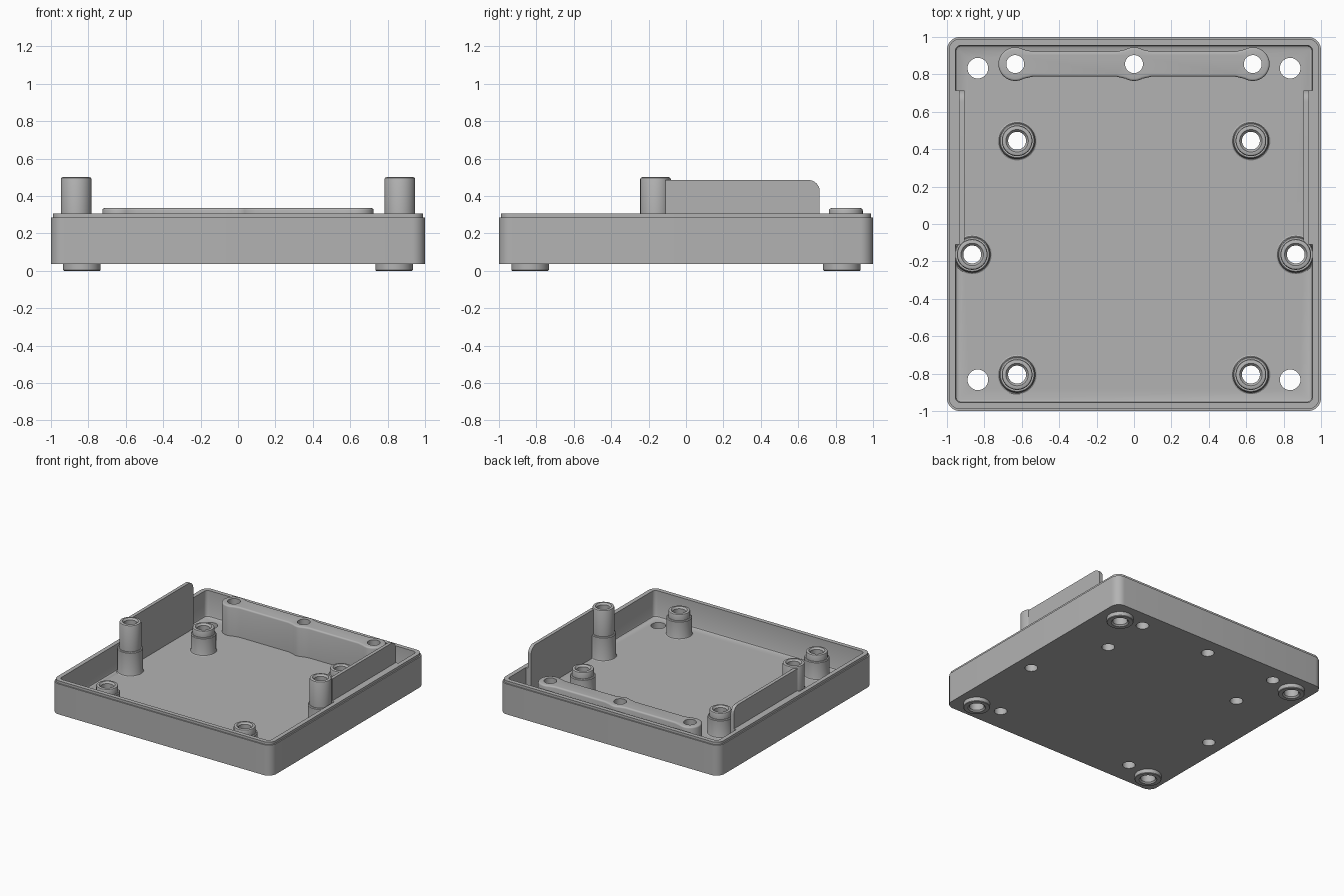
import bpy
import bmesh
from math import sin, cos, pi, radians

if "Cube" in bpy.data.objects:
    bpy.data.objects.remove(bpy.data.objects["Cube"])

grey = bpy.data.materials.new("plain grey")
grey.use_nodes = True
colour = (0.45, 0.45, 0.45, 1)
grey.diffuse_color = colour
grey.node_tree.nodes["Principled BSDF"].inputs["Base Color"].default_value = colour

FLOOR, BASE, RIM = 0.09, 0.035, 0.305
HOLE = 0.048
SEG = 48


def finish(name, bm):
    bmesh.ops.recalc_face_normals(bm, faces=bm.faces)
    mesh = bpy.data.meshes.new(name)
    bm.to_mesh(mesh)
    bm.free()
    mesh.materials.append(grey)
    obj = bpy.data.objects.new(name, mesh)
    bpy.context.collection.objects.link(obj)
    return obj


def smooth(obj):
    bpy.ops.object.select_all(action="DESELECT")
    obj.select_set(True)
    bpy.context.view_layer.objects.active = obj
    bpy.ops.object.shade_smooth_by_angle(angle=radians(32))


def bridge(bm, a, b):
    for i in range(len(a)):
        j = (i + 1) % len(a)
        bm.faces.new((a[i], a[j], b[j], b[i]))


def rounded_ring(bm, half, radius, z, steps=8):
    ring = []
    for k in range(4):
        mid = pi / 4 + k * pi / 2
        cx = (half - radius) * (1 if cos(mid) > 0 else -1)
        cy = (half - radius) * (1 if sin(mid) > 0 else -1)
        for s in range(steps + 1):
            a = k * pi / 2 + s / steps * pi / 2
            ring.append(bm.verts.new((cx + radius * cos(a), cy + radius * sin(a), z)))
    return ring


def tube(name, x, y, profile):
    """Revolve a closed (radius, z) profile around a vertical axis."""
    bm = bmesh.new()
    rings = [[bm.verts.new((x + r * cos(2 * pi * i / SEG), y + r * sin(2 * pi * i / SEG), z))
              for i in range(SEG)] for r, z in profile]
    for k in range(len(rings)):
        bridge(bm, rings[k], rings[(k + 1) % len(rings)])
    obj = finish(name, bm)
    smooth(obj)
    return obj


def prism(bm, points, direction):
    """Extrude a flat outline; returns the far cap."""
    face = bm.faces.new([bm.verts.new(p) for p in points])
    out = bmesh.ops.extrude_face_region(bm, geom=[face])["geom"]
    bmesh.ops.translate(bm, vec=direction, verts=[v for v in out if isinstance(v, bmesh.types.BMVert)])
    return [f for f in out if isinstance(f, bmesh.types.BMFace)][0]


def drill(obj, spots):
    """Cut vertical round holes given as (x, y, radius)."""
    bm = bmesh.new()
    for x, y, r in spots:
        ring = [(x + r * cos(2 * pi * i / SEG), y + r * sin(2 * pi * i / SEG), -0.2) for i in range(SEG)]
        prism(bm, ring, (0, 0, 1))
    cutter = finish("hole_cutter", bm)
    cutter.hide_render = True
    mod = obj.modifiers.new("holes", "BOOLEAN")
    mod.operation, mod.solver, mod.object = "DIFFERENCE", "EXACT", cutter
    bpy.ops.object.select_all(action="DESELECT")
    obj.select_set(True)
    bpy.context.view_layer.objects.active = obj
    bpy.ops.object.modifier_apply(modifier=mod.name)
    bpy.data.objects.remove(cutter)


# Positions of the drilled parts
SIDES = (("left", 1), ("right", -1))
feet = [(sx * 0.835, sy * 0.833) for sx in (1, -1) for sy in (1, -1)]
bosses = [(sx * 0.625, y) for sx in (1, -1) for y in (0.445, -0.805)]
posts = [(sx * 0.865, -0.163) for sx in (1, -1)]
bar_x, bar_y = (-0.635, 0, 0.635), 0.855

# Tray: outer wall, stepped lip, inner wall, floor with a small fillet
bm = bmesh.new()
levels = [(1, 0.07, BASE), (1, 0.07, 0.285), (0.99, 0.06, 0.285), (0.99, 0.06, RIM),
          (0.955, 0.03, RIM), (0.955, 0.03, FLOOR + 0.015),
          (0.951, 0.026, FLOOR + 0.005), (0.942, 0.02, FLOOR)]
rings = [rounded_ring(bm, *lv) for lv in levels]
for a, b in zip(rings, rings[1:]):
    bridge(bm, a, b)
bm.faces.new(rings[0])
bm.faces.new(rings[-1])
tray = finish("tray", bm)
drill(tray, [(x, y, HOLE) for x, y in bosses + posts] + [(x, bar_y, HOLE) for x in bar_x]
      + [(x, y, 0.055) for x, y in feet])
smooth(tray)

# Feet under the corners
for i, (x, y) in enumerate(feet):
    tube(f"foot_{i + 1}", x, y, [(0.055, BASE), (0.1, BASE), (0.1, 0.004), (0.096, 0),
                                 (0.066, 0), (0.055, 0.011)])


def stepped(top, shoulder):
    """Profile of a boss: base fillet, wide body, narrower neck, countersunk hole."""
    return [(HOLE, FLOOR - 0.01), (0.105, FLOOR - 0.01), (0.105, FLOOR), (0.098, FLOOR + 0.004),
            (0.095, FLOOR + 0.012), (0.095, shoulder - 0.006), (0.09, shoulder), (0.082, shoulder),
            (0.082, top - 0.01), (0.079, top - 0.003), (0.072, top), (0.06, top), (HOLE, top - 0.014)]


# Short bosses and tall posts
for i, (x, y) in enumerate(bosses):
    tube(f"boss_{i + 1}", x, y, stepped(0.287, 0.235))
for (side, s), (x, y) in zip(SIDES, posts):
    tube(f"{side}_post", x, y, stepped(0.5, 0.285))

# Mounting bar along the back, swelling around its three holes
R, H = 0.09, 0.067
upper = []
for n, cx in enumerate(bar_x):
    start = 180 if n == 0 else 120
    end = 0 if n == 2 else 60
    if n > 0:
        upper.append((cx - 0.095, H))
    steps = (start - end) // 6
    for k in range(steps + 1):
        a = radians(start + (end - start) * k / steps)
        upper.append((cx + R * cos(a), max(0, R * sin(a))))
    if n < 2:
        upper.append((cx + 0.095, H))
outline = upper + [(x, -y) for x, y in reversed(upper[1:-1])]
bm = bmesh.new()
cap = prism(bm, [(x, bar_y + y, FLOOR - 0.01) for x, y in outline], (0, 0, 0.255 - FLOOR + 0.09))
bmesh.ops.bevel(bm, geom=list(cap.edges), offset=0.012, segments=3, profile=0.5, affect="EDGES")
bar = finish("mounting_bar", bm)
drill(bar, [(x, bar_y, HOLE) for x in bar_x])
smooth(bar)

# Upright side fins with a rounded rear corner, joined to the wall by a filler
front, back, top, rad = -0.11, 0.715, 0.485, 0.06
corner = [(back - rad + rad * sin(k * pi / 16), top - rad + rad * cos(k * pi / 16)) for k in range(9)]
fin_shape = [(front, FLOOR - 0.01), (front, top)] + corner + [(back, FLOOR - 0.01)]
fill_shape = [(front, FLOOR - 0.01), (front, RIM), (back, RIM), (back, FLOOR - 0.01)]
for side, s in SIDES:
    for part, shape, x0, x1 in (("fin", fin_shape, 0.907, 0.935), ("fin_filler", fill_shape, 0.92, 0.965)):
        bm = bmesh.new()
        prism(bm, [(s * x0, y, z) for y, z in shape], (s * (x1 - x0), 0, 0))
        smooth(finish(f"{side}_{part}", bm))
